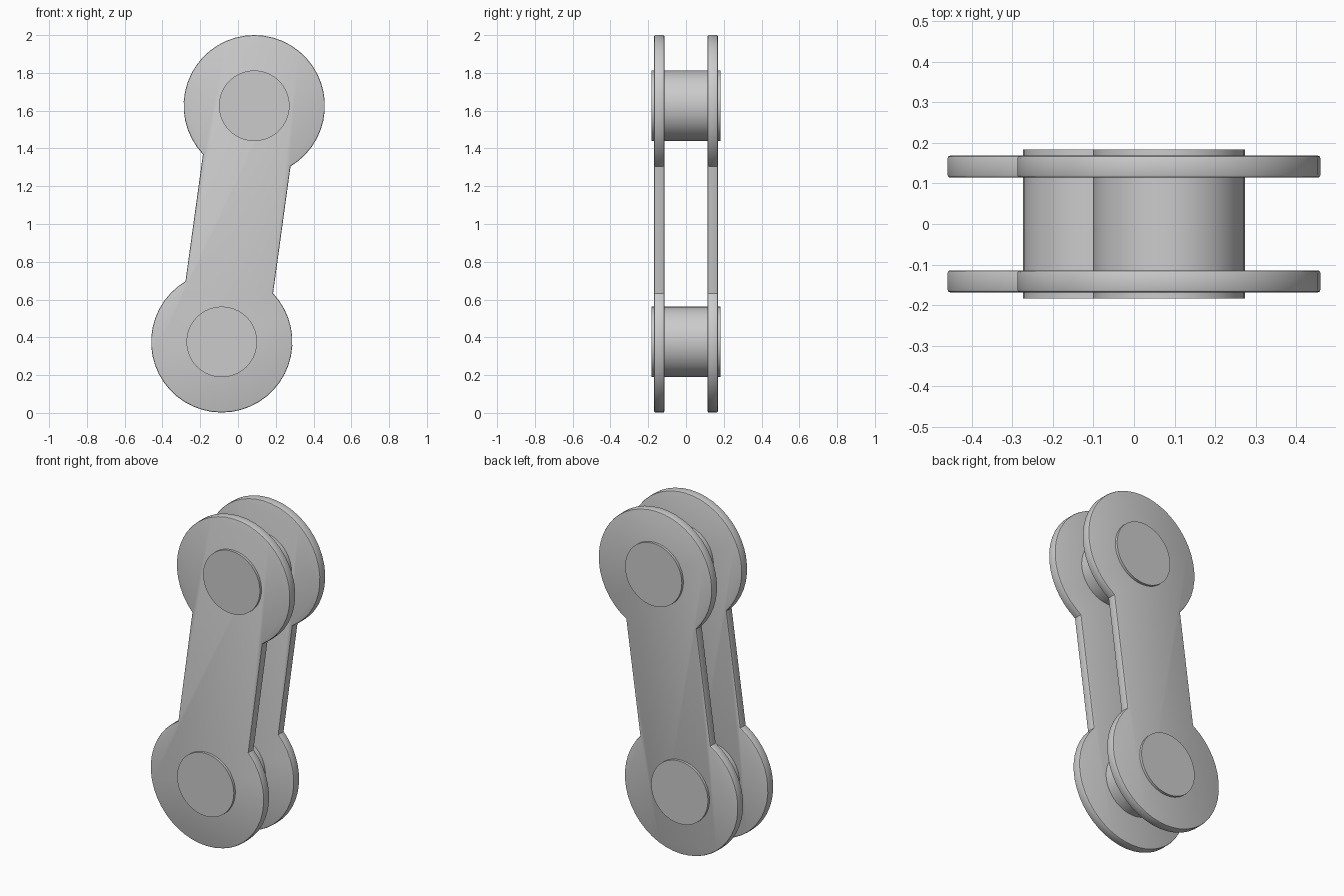
import bpy, bmesh, math
from mathutils import Vector

if "Cube" in bpy.data.objects:
    bpy.data.objects.remove(bpy.data.objects["Cube"])

LOW, HIGH = Vector((-0.086, 0.376)), Vector((0.086, 1.626))   # pin centres (x, z)
R, PIN_R, HALF_NECK = 0.374, 0.187, 0.234
Y_IN, Y_OUT, PIN_Y = 0.114, 0.1685, 0.1835


def prism(name, outline, y0, y1, bevel=0.0):
    """Extrude an x-z outline along y, optionally rounding its two rims."""
    bm = bmesh.new()
    face = bm.faces.new([bm.verts.new((p.x, y0, p.y)) for p in outline])
    ext = bmesh.ops.extrude_face_region(bm, geom=[face])
    for v in ext["geom"]:
        if isinstance(v, bmesh.types.BMVert):
            v.co.y = y1
    bmesh.ops.recalc_face_normals(bm, faces=bm.faces)
    if bevel:
        rims = [e for e in bm.edges if abs(e.verts[0].co.y - e.verts[1].co.y) < 1e-6]
        bmesh.ops.bevel(bm, geom=rims, offset=bevel, segments=2, profile=0.5, affect='EDGES')
    mesh = bpy.data.meshes.new(name)
    bm.to_mesh(mesh)
    bm.free()
    obj = bpy.data.objects.new(name, mesh)
    bpy.context.collection.objects.link(obj)
    bpy.ops.object.select_all(action='DESELECT')
    obj.select_set(True)
    bpy.context.view_layer.objects.active = obj
    bpy.ops.object.shade_smooth_by_angle(angle=math.radians(30))
    return obj


def arc(centre, start, end, n, radius):
    return [centre + radius * Vector((math.cos(a), math.sin(a)))
            for a in (start + (end - start) * i / n for i in range(n + 1))]


# Dumbbell outline: two large arcs joined by a straight neck
axis = HIGH - LOW
tilt = math.atan2(axis.y, axis.x)
gap = math.asin(HALF_NECK / R)
outline = (arc(HIGH, tilt - math.pi + gap, tilt + math.pi - gap, 36, R)
           + arc(LOW, tilt + gap, tilt + 2 * math.pi - gap, 36, R))

# Side plates
prism("front_link_plate", outline, -Y_OUT, -Y_IN, 0.007)
prism("back_link_plate", outline, Y_IN, Y_OUT, 0.007)

# Pins through both plates
for name, centre in (("lower_pin", LOW), ("upper_pin", HIGH)):
    prism(name, arc(centre, 0, 2 * math.pi, 40, PIN_R)[:-1], -PIN_Y, PIN_Y)
